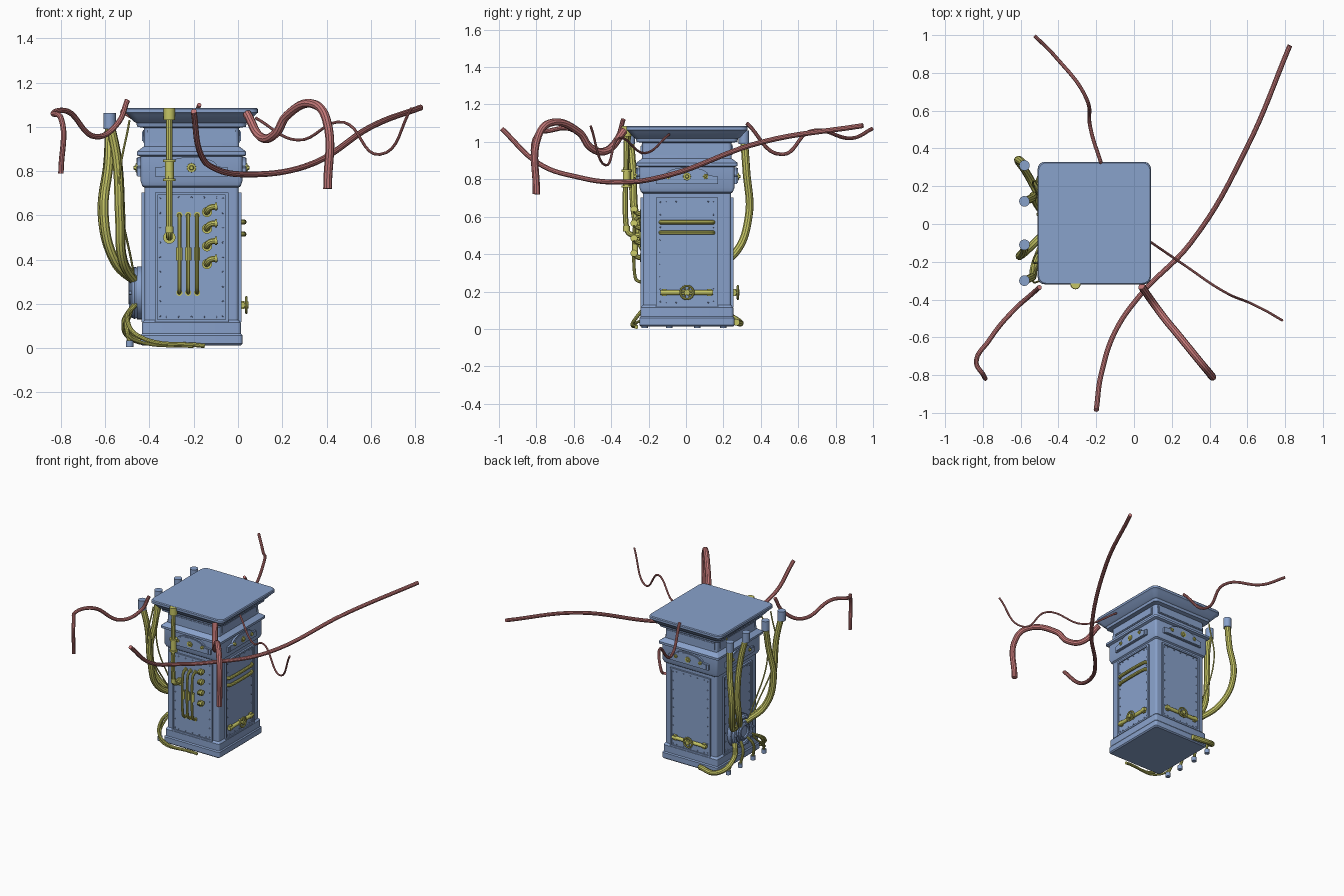
import bpy, bmesh
from math import sin, cos, pi, radians
from mathutils import Vector, Matrix

if "Cube" in bpy.data.objects:
    bpy.data.objects.remove(bpy.data.objects["Cube"])

CX, CY = -0.21, 0.005          # cabinet centre
HX, EXTRA = 0.212, 0.024       # half width in x, additional half depth in y


def material(name, rgb):
    m = bpy.data.materials.new(name)
    m.diffuse_color = (*rgb, 1)
    m.use_nodes = True
    m.node_tree.nodes["Principled BSDF"].inputs["Base Color"].default_value = m.diffuse_color
    return m


BLUE = material("blue_paint", (0.25, 0.36, 0.60))
YELLOW = material("yellow_pipe", (0.56, 0.56, 0.13))
RED = material("red_cable", (0.56, 0.19, 0.19))


def finish(name, bm, mat, M=Matrix()):
    bmesh.ops.recalc_face_normals(bm, faces=bm.faces)
    me = bpy.data.meshes.new(name)
    bm.to_mesh(me)
    bm.free()
    return link(name, me, mat, M)


def link(name, me, mat, M=Matrix()):
    me.materials.clear()
    me.materials.append(mat)
    o = bpy.data.objects.new(name, me)
    o.matrix_world = M
    bpy.context.collection.objects.link(o)
    bpy.ops.object.select_all(action='DESELECT')
    bpy.context.view_layer.objects.active = o
    o.select_set(True)
    bpy.ops.object.shade_smooth_by_angle(angle=radians(35))
    return o


def box(bm, c, s):
    bmesh.ops.create_cube(bm, size=1, matrix=Matrix.Translation(c) @ Matrix.Diagonal((*s, 1)))


def cyl(bm, a, b, r, r2=None, seg=16):
    a, b = Vector(a), Vector(b)
    rot = (b - a).to_track_quat('Z', 'Y').to_matrix().to_4x4()
    bmesh.ops.create_cone(bm, cap_ends=True, segments=seg, radius1=r, radius2=r if r2 is None else r2,
                          depth=(b - a).length, matrix=Matrix.Translation((a + b) / 2) @ rot)


def ring(bm, c, R, r, seg=24, sides=8):
    # torus lying in the local x-z plane
    rows = [[bm.verts.new((c[0] + (R + r * cos(t)) * cos(p), c[1] + r * sin(t), c[2] + (R + r * cos(t)) * sin(p)))
             for t in (2 * pi * j / sides for j in range(sides))] for p in (2 * pi * i / seg for i in range(seg))]
    for i in range(seg):
        for j in range(sides):
            n, k = (i + 1) % seg, (j + 1) % sides
            bm.faces.new((rows[i][j], rows[n][j], rows[n][k], rows[i][k]))


def tube(name, r, mat, pts, M=Matrix()):
    cu = bpy.data.curves.new(name, 'CURVE')
    cu.dimensions, cu.bevel_depth, cu.bevel_resolution = '3D', r, 3
    cu.resolution_u, cu.use_fill_caps = 8, True
    sp = cu.splines.new('BEZIER')
    sp.bezier_points.add(len(pts) - 1)
    for bp, p in zip(sp.bezier_points, pts):
        bp.co = p
        bp.handle_left_type = bp.handle_right_type = 'AUTO'
    tmp = bpy.data.objects.new(name + "_path", cu)
    bpy.context.collection.objects.link(tmp)
    me = bpy.data.meshes.new_from_object(tmp.evaluated_get(bpy.context.evaluated_depsgraph_get()))
    bpy.data.objects.remove(tmp)
    return link(name, me, mat, M)


# Cabinet: rounded rectangle lofted up a moulding profile (half width, height)
profile = [(.222, .012), (.23, .02), (.23, .058), (.224, .066), (.224, .115), (HX, .128), (HX, .725),
           (.222, .732), (.23, .755), (.23, .865), (.247, .872), (.247, .888), (.215, .912), (.215, .995),
           (.245, 1.0), (.25, 1.018), (.262, 1.024), (.287, 1.053), (.3, 1.064), (.3, 1.08), (.295, 1.086)]
bm = bmesh.new()
loops = []
for h, z in profile:
    r = .015 if z < .98 else .02 + .02 * (z - .98) / .1
    loop = []
    for sx, sy, a0 in ((1, 1, 0), (-1, 1, 90), (-1, -1, 180), (1, -1, 270)):
        for k in range(5):
            a = radians(a0 + 22.5 * k)
            loop.append(bm.verts.new((CX + sx * (h - r) + r * cos(a), CY + sy * (h + EXTRA - r) + r * sin(a), z)))
    loops.append(loop)
for a, b in zip(loops, loops[1:]):
    for i in range(20):
        j = (i + 1) % 20
        bm.faces.new((a[i], a[j], b[j], b[i]))
bm.faces.new(loops[0])
bm.faces.new(loops[-1])
finish("cabinet_body", bm, BLUE)

# Side details, in local space: x along the face, -y outwards
faces = {}
for i, side in enumerate(("front", "right", "back", "left")):
    half = HX + (EXTRA if i % 2 == 0 else 0)
    M = Matrix.Translation((CX, CY, 0)) @ Matrix.Rotation(i * pi / 2, 4, 'Z') @ Matrix.Translation((0, -half, 0))
    faces[side] = M
    # framed panel with rivets
    bm = bmesh.new()
    box(bm, (0, 0, .411), (.31, .012, .56))
    for s in (-1, 1):
        box(bm, (s * .16, 0, .411), (.012, .026, .586))
        box(bm, (0, 0, .411 + s * .287), (.31, .026, .012))
        spots = [(s * .142, .145 + k * .0665) for k in range(9)] + [(k * .057, .411 + s * .27) for k in range(-2, 3)]
        for x, z in spots:
            cyl(bm, (x, 0, z), (x, -.011, z), .005, .003, 8)
    # upper panel border and plate
    box(bm, (0, 0, .957), (.40, .016, .056))
    box(bm, (0, 0, .957), (.385, .022, .042))
    finish(side + "_panel", bm, BLUE, M)
    # arched frieze plate with raised rim
    for name, k, d in (("_arch_rim", 1, .032), ("_arch_plate", .9, .037)):
        bm = bmesh.new()
        pts = [(-.165, .775), (.165, .775), (.165, .815)]
        pts += [(.115 * cos(a), .822 + .042 * sin(a)) for a in (pi * j / 12 for j in range(13))]
        pts += [(-.165, .815)]
        f = bm.faces.new([bm.verts.new((x * k, 0, .815 + (z - .815) * k)) for x, z in pts])
        ext = bmesh.ops.extrude_face_region(bm, geom=[f])['geom']
        bmesh.ops.translate(bm, vec=(0, -d, 0), verts=[v for v in ext if isinstance(v, bmesh.types.BMVert)])
        finish(side + name, bm, BLUE, M)
    # frieze bolts
    bm = bmesh.new()
    for x, r in ((-.1, .014), (0, .022), (.1, .014)):
        cyl(bm, (x, -.03, .815), (x, -.042, .815), r, r * .9)
        cyl(bm, (x, -.04, .815), (x, -.05, .815), r * .55, r * .35)
    finish(side + "_bolts", bm, YELLOW, M)

# Handwheel locking bar on right and back
for side in ("right", "back"):
    bm = bmesh.new()
    c = Vector((0, -.036, .195))
    cyl(bm, (-.14, -.018, .195), (.14, -.018, .195), .013)
    for s in (-1, 1):
        box(bm, (s * .12, -.01, .195), (.024, .03, .036))
    cyl(bm, (0, 0, .195), (0, -.045, .195), .015)
    ring(bm, c, .035, .006)
    for k in range(3):
        v = Vector((cos(k * pi / 3), 0, sin(k * pi / 3))) * .035
        cyl(bm, c - v, c + v, .004, seg=8)
    finish(side + "_wheel_bar", bm, YELLOW, faces[side])


def staple(name, a, b, depth, r, M):
    # rod standing off the face, both ends bent into it
    a, b, out = Vector(a), Vector(b), Vector((0, -depth, 0))
    t = (b - a).normalized() * depth * .6
    tube(name, r, YELLOW, [a, a + t * .3 + out * .7, a + t + out, b - t + out, b - t * .3 + out * .7, b], M)


# Two horizontal rails on the right
for n, z in enumerate((.57, .515)):
    staple(f"right_rail_{n}", (-.14, 0, z), (.14, 0, z), .02, .012, faces["right"])

# Front: three rods with sleeves, four elbow fittings
F = faces["front"]
for n, x in enumerate((-.055, -.015, .025)):
    staple(f"front_rod_{n}", (x, 0, .25), (x, 0, .602), .04, .009, F)
    bm = bmesh.new()
    cyl(bm, (x, -.04, .395), (x, -.04, .455), .014)
    for z in (.25, .602):
        cyl(bm, (x, 0, z), (x, -.012, z), .014)
    finish(f"front_rod_sleeve_{n}", bm, YELLOW, F)
for n, z in enumerate((.63, .555, .475, .395)):
    tube(f"front_elbow_{n}", .014, YELLOW, [(.07, 0, z - .015), (.07, -.025, z - .012),
                                            (.085, -.047, z + .005), (.117, -.047, z + .01)], F)
    bm = bmesh.new()
    cyl(bm, (.07, 0, z - .015), (.07, -.014, z - .015), .023)
    cyl(bm, (.105, -.047, z + .01), (.115, -.047, z + .01), .019)
    finish(f"front_elbow_flange_{n}", bm, YELLOW, F)

# Front downpipe with collars
PX, PY = -.31, -.318
tube("front_downpipe", .015, YELLOW, [(PX, PY, 1.08), (PX, PY, .54), (PX, PY + .015, .51), (PX, PY + .09, .5)])
bm = bmesh.new()
for z0, z1, r in ((1.03, 1.085, .026), (.76, .85, .02), (.84, .852, .028), (.755, .767, .028), (.52, .55, .018)):
    cyl(bm, (PX, PY, z0), (PX, PY, z1), r)
cyl(bm, (PX, -.25, .5), (PX, -.232, .5), .028)
finish("front_downpipe_collars", bm, YELLOW)

# Left hub: flange, ring, bolts
bm = bmesh.new()
cyl(bm, (0, 0, .25), (0, -.035, .25), .12, seg=32)
cyl(bm, (0, -.03, .25), (0, -.06, .25), .085, .07, seg=32)
ring(bm, (0, -.045, .25), .1, .018, 32)
ring(bm, (0, -.06, .25), .05, .012)
for k in range(10):
    x, z = .1 * cos(k * pi / 5), .25 + .1 * sin(k * pi / 5)
    cyl(bm, (x, -.03, z), (x, -.07, z), .01, seg=6)
finish("left_hub", bm, BLUE, faces["left"])

# Four large pipes from capped tops to the hub: top y, middle x and y
for n, (y, mx, my) in enumerate(((.31, -.613, .335), (.12, -.53, .15), (-.11, -.605, -.17), (-.3, -.535, -.27))):
    tube(f"left_pipe_{n}", .021, YELLOW, [(-.58, y, 1.02), ((mx - .58) / 2 + .01, (y + my) / 2, .85), (mx, my, .6),
                                          (mx * .5 - .255, my * .77, .4), (-.465, my * .23, .3)])
    bm = bmesh.new()
    cyl(bm, (-.58, y, .99), (-.58, y, 1.062), .028, seg=20)
    finish(f"left_pipe_cap_{n}", bm, BLUE)

# Lower hoses to floor caps, trailing floor hoses and thin wires
for n, y in enumerate((-.22, -.09, .06, .2)):
    tube(f"lower_hose_{n}", .01, YELLOW, [(-.46, y * .4, .2), (-.505, y * .8, .13), (-.49, y, .025)])
    bm = bmesh.new()
    cyl(bm, (-.49, y, .005), (-.49, y, .035), .017)
    finish(f"lower_hose_cap_{n}", bm, BLUE)
for n, r in enumerate((.01, .007)):
    tube(f"front_floor_hose_{n}", r, YELLOW, [(-.47, -.08, .2), (-.5, -.2, .13 - .06 * n),
                                              (-.45, -.27, .055 - .025 * n), (-.15 - .05 * n, -.265, r)])
tube("back_floor_hose", .018, YELLOW, [(-.46, .08, .2), (-.51, .17, .11), (-.46, .28, .04), (-.3, .27, .035)])
for n, y in enumerate((-.3, -.2, .22)):
    tube(f"left_wire_{n}", .005, YELLOW, [(-.49, y, 1.03), (-.535, y, .75), (-.47, y * .4, .33)])

# Red cables
tube("long_cable", .0135, RED, [(-.2, -.985, 1.07), (-.17, -.78, .88), (-.1, -.57, .81), (.03, -.38, .785),
                                (.3, -.1, .82), (.6, .41, 1.0), (.825, .945, 1.087)])
tube("front_right_cable", .02, RED, [(.04, -.33, 1.06), (.11, -.43, .95), (.17, -.51, .97), (.22, -.57, 1.05),
                                     (.35, -.73, 1.1), (.4, -.79, 1.03), (.405, -.8, .72)])
tube("front_left_cable", .0125, RED, [(-.5, -.335, 1.12), (-.54, -.37, 1.02), (-.64, -.46, .955), (-.77, -.62, 1.07),
                                      (-.835, -.73, 1.06), (-.8, -.795, 1.04), (-.8, -.795, .79)])
tube("back_cable", .01, RED, [(-.175, .325, 1.1), (-.232, .515, .933), (-.25, .66, 1.055),
                              (-.42, .89, 1.02), (-.525, .995, 1.07)])
tube("right_thin_cable", .0065, RED, [(.08, -.09, 1.04), (.27, -.22, .94), (.48, -.36, 1.02),
                                      (.64, -.43, .875), (.785, -.51, 1.085)])
